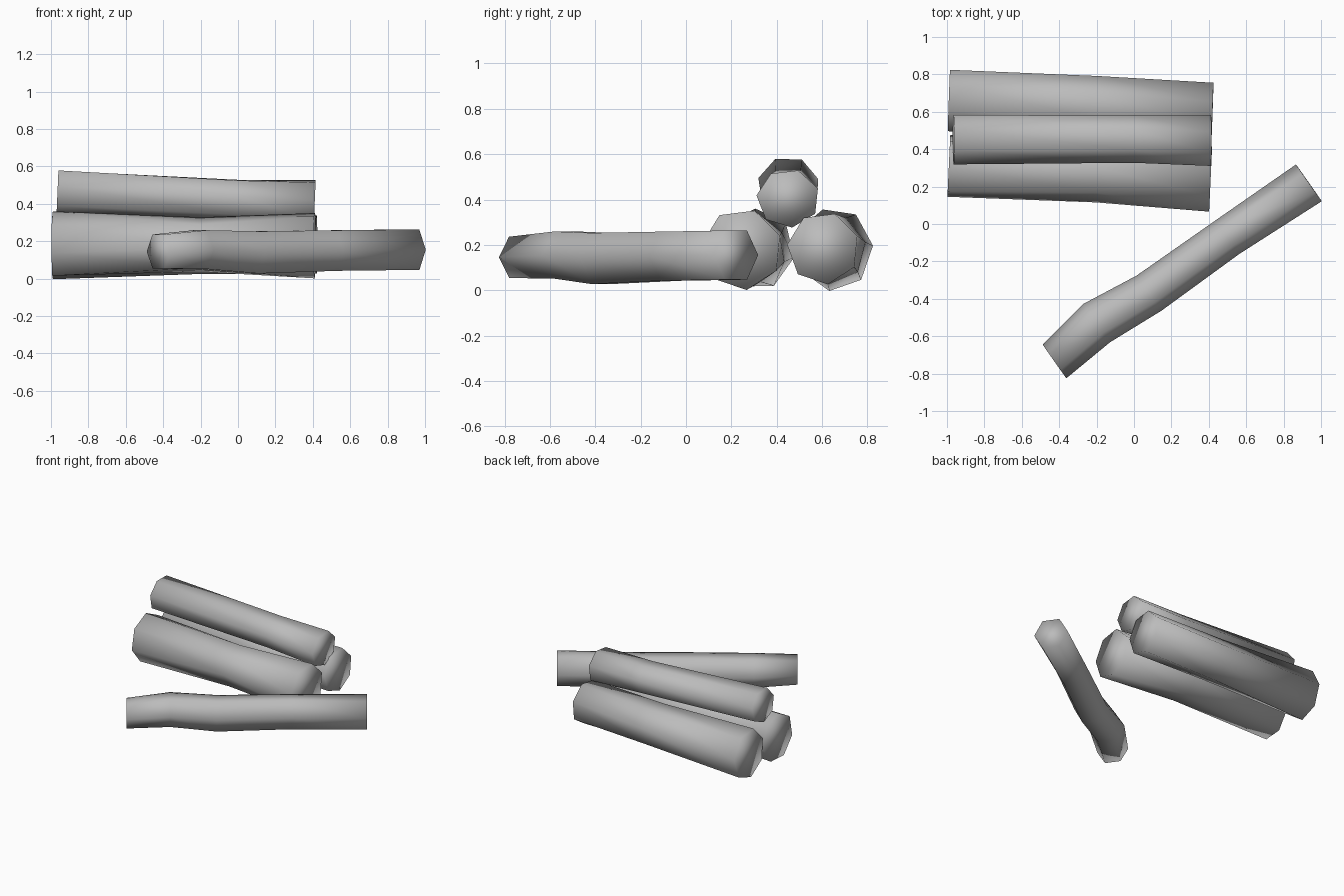
import bpy, bmesh, math
from mathutils import Vector

cube = bpy.data.objects.get("Cube")
if cube:
    bpy.data.objects.remove(cube, do_unlink=True)

grey = bpy.data.materials.new("plain_grey")
grey.use_nodes = True
colour = (0.5, 0.5, 0.5, 1)
grey.diffuse_color = colour
grey.node_tree.nodes["Principled BSDF"].inputs["Base Color"].default_value = colour


def log(name, stations, sides=7):
    """Loft rings along a log; each station is centre, half width, half height, roll in degrees."""
    bm = bmesh.new()
    axis = Vector(stations[-1][0]) - Vector(stations[0][0])
    across = Vector((-axis.y, axis.x, 0)).normalized()
    up = axis.normalized().cross(across)
    rings = []
    for centre, wide, high, roll in stations:
        ring = []
        for i in range(sides):
            a = math.tau * i / sides + math.radians(roll)
            offset = across * math.cos(a) * wide + up * math.sin(a) * high
            ring.append(bm.verts.new(Vector(centre) + offset))
        rings.append(ring)
    for low, top in zip(rings, rings[1:]):
        for i in range(sides):
            j = (i + 1) % sides
            bm.faces.new((low[i], low[j], top[j], top[i]))
    bm.faces.new(rings[0][::-1])
    bm.faces.new(rings[-1])
    bmesh.ops.recalc_face_normals(bm, faces=bm.faces)
    for face in bm.faces:
        face.smooth = True
    mesh = bpy.data.meshes.new(name)
    bm.to_mesh(mesh)
    bm.free()
    mesh.materials.append(grey)
    obj = bpy.data.objects.new(name, mesh)
    bpy.context.collection.objects.link(obj)


# Stacked logs
log("front_log", [((-0.99, 0.31, 0.18), 0.17, 0.18, 40),
                  ((-0.2, 0.28, 0.18), 0.165, 0.15, 30),
                  ((0.41, 0.245, 0.18), 0.18, 0.18, 20)])
log("back_log", [((-0.99, 0.655, 0.18), 0.17, 0.185, 5),
                 ((-0.2, 0.63, 0.18), 0.165, 0.155, 12),
                 ((0.42, 0.605, 0.185), 0.16, 0.16, 20)])
log("top_log", [((-0.965, 0.45, 0.465), 0.135, 0.125, 12),
                ((0.0, 0.455, 0.42), 0.13, 0.118, 15),
                ((0.41, 0.45, 0.405), 0.14, 0.13, 20)])

# Loose log lying apart
log("loose_log", [((-0.425, -0.735, 0.145), 0.11, 0.105, 0),
                  ((-0.2, -0.53, 0.155), 0.125, 0.12, 0),
                  ((0.08, -0.37, 0.14), 0.115, 0.13, 0),
                  ((0.5, -0.07, 0.15), 0.11, 0.125, 0),
                  ((0.935, 0.22, 0.155), 0.12, 0.125, 0)], 6)
